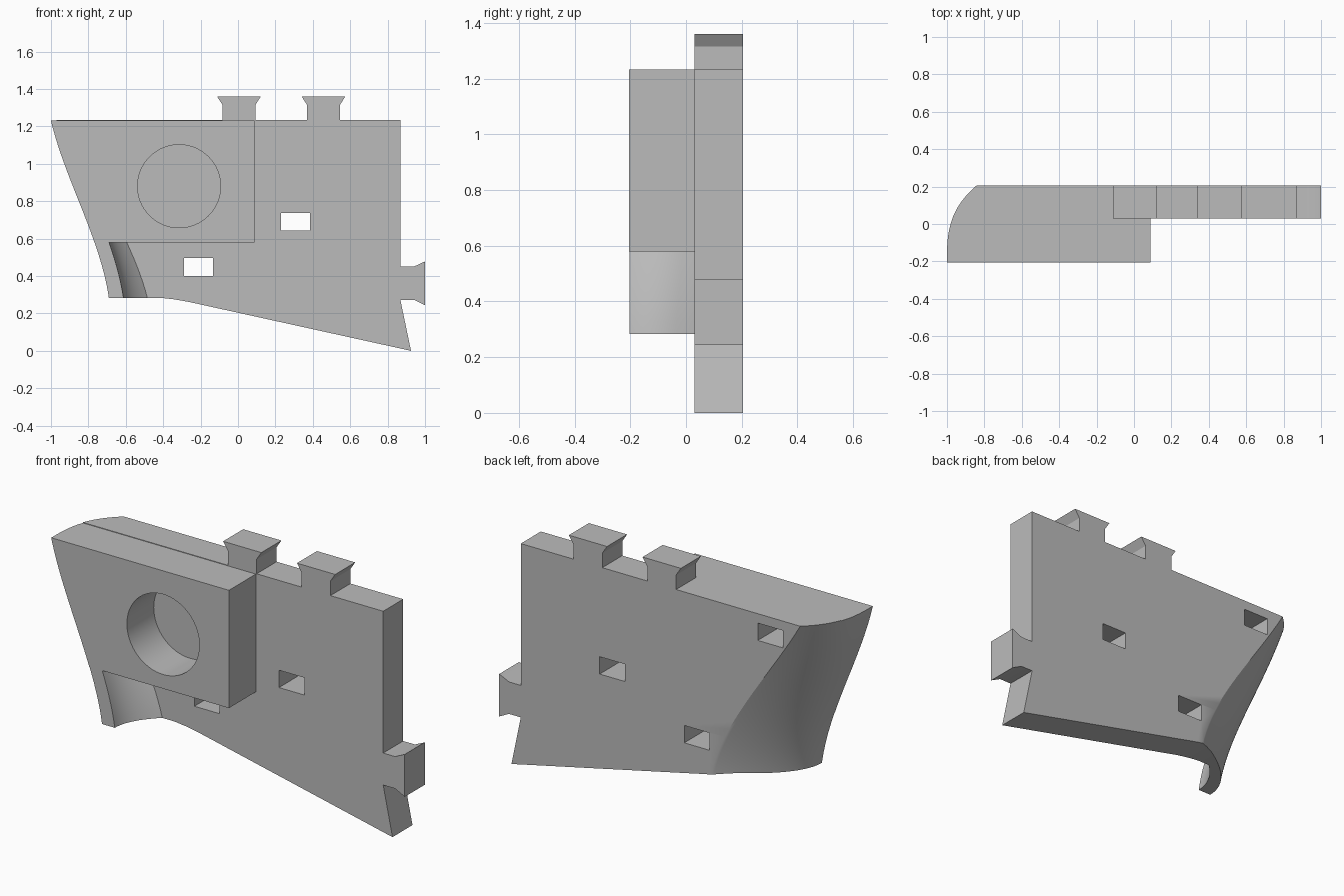
import bpy, bmesh, math

if "Cube" in bpy.data.objects:
    bpy.data.objects.remove(bpy.data.objects["Cube"])

FRONT, REAR, MID = -0.205, 0.205, 0.03
grey = bpy.data.materials.new("plain grey")
grey.diffuse_color = (0.5, 0.5, 0.5, 1)
grey.use_nodes = True
grey.node_tree.nodes["Principled BSDF"].inputs["Base Color"].default_value = grey.diffuse_color


def make(name, rings):
    """Closed solid lofted through equal-length rings of points."""
    bm = bmesh.new()
    rows = [[bm.verts.new(p) for p in r] for r in rings]
    n = len(rows[0])
    for a, b in zip(rows, rows[1:]):
        for i in range(n):
            j = (i + 1) % n
            bm.faces.new((a[i], a[j], b[j], b[i]))
    bm.faces.new(rows[0])
    bm.faces.new(rows[-1])
    bmesh.ops.recalc_face_normals(bm, faces=bm.faces)
    me = bpy.data.meshes.new(name)
    bm.to_mesh(me)
    bm.free()
    ob = bpy.data.objects.new(name, me)
    bpy.context.collection.objects.link(ob)
    me.materials.append(grey)
    return ob


def prism(name, outline, y0, y1):
    return make(name, [[(x, y, z) for x, z in outline] for y in (y0, y1)])


def rect(x0, x1, z0, z1):
    return [(x0, z0), (x1, z0), (x1, z1), (x0, z1)]


def side(y, z):
    """x of the flared, curved left side."""
    u = (z - 0.28) / 0.95
    front = -0.69 - 0.132 * u - 0.441 * u**2 + 0.263 * u**3
    rear = -0.30 - 0.235 * u - 0.602 * u**2 + 0.297 * u**3
    t = max(0, (y - FRONT) / (REAR - FRONT))
    return front + (rear - front) * t ** (2 + u)


def curved(name, ys, zs, x_far, shift):
    return make(name, [[(side(y, z) + shift, y, z) for y in ys] +
                       [(x_far, ys[-1], z), (x_far, ys[0], z)] for z in zs])


def span(a, b, n):
    return [a + (b - a) * i / n for i in range(n + 1)]


def apply_bool(target, tool, op):
    m = target.modifiers.new(tool.name, 'BOOLEAN')
    m.operation, m.solver, m.object = op, 'EXACT', tool
    bpy.context.view_layer.objects.active = target
    bpy.ops.object.modifier_apply(modifier=m.name)
    bpy.data.objects.remove(tool)


# Back plate with dovetail tabs on its top and right edges
def top_tab(c):
    return [(c + 0.088, 1.235), (c + 0.088, 1.315), (c + 0.117, 1.36),
            (c - 0.117, 1.36), (c - 0.088, 1.315), (c - 0.088, 1.235)]


outline = [(-1.2, 0.283), (-0.41, 0.283), (-0.34, 0.275), (-0.265, 0.262),
           (0.925, 0), (0.868, 0.273), (0.94, 0.273), (1, 0.243), (1, 0.478),
           (0.94, 0.45), (0.868, 0.45), (0.868, 1.235)]
outline += top_tab(0.457) + top_tab(0.005) + [(-1.2, 1.235)]
body = prism("wall_panel", outline, MID, REAR)

# Thick front block and the curved lip below it
block = prism("front_block", rect(-1.2, 0.088, 0.58, 1.232), FRONT, MID + 0.05)
lip = curved("lower_lip", span(-0.203, 0.05, 14), span(0.283, 0.62, 8), -1.2, 0.078)
apply_bool(block, lip, 'UNION')
apply_bool(body, block, 'UNION')

# Trim the left side to the flared curve
trim = curved("side_trim", span(-0.3, 0.25, 32), span(0.2, 1.4, 24), -1.6, 0)
apply_bool(body, trim, 'DIFFERENCE')

# Round blind recess in the block
circle = [(-0.315 + 0.222 * math.cos(a), 0.88 + 0.222 * math.sin(a))
          for a in (2 * math.pi * i / 64 for i in range(64))]
apply_bool(body, prism("round_recess", circle, -0.4, MID), 'DIFFERENCE')

# Rectangular slots: two through the plate, one blind behind the block
for x, z, y in ((0.23, 0.642, -0.1), (-0.288, 0.40, -0.1), (-0.738, 1.087, MID)):
    slot = prism("slot", rect(x, x + 0.155, z, z + 0.096), y, 0.4)
    apply_bool(body, slot, 'DIFFERENCE')

bpy.ops.object.select_all(action='DESELECT')
body.select_set(True)
bpy.context.view_layer.objects.active = body
bpy.ops.object.shade_smooth_by_angle(angle=math.radians(30))
